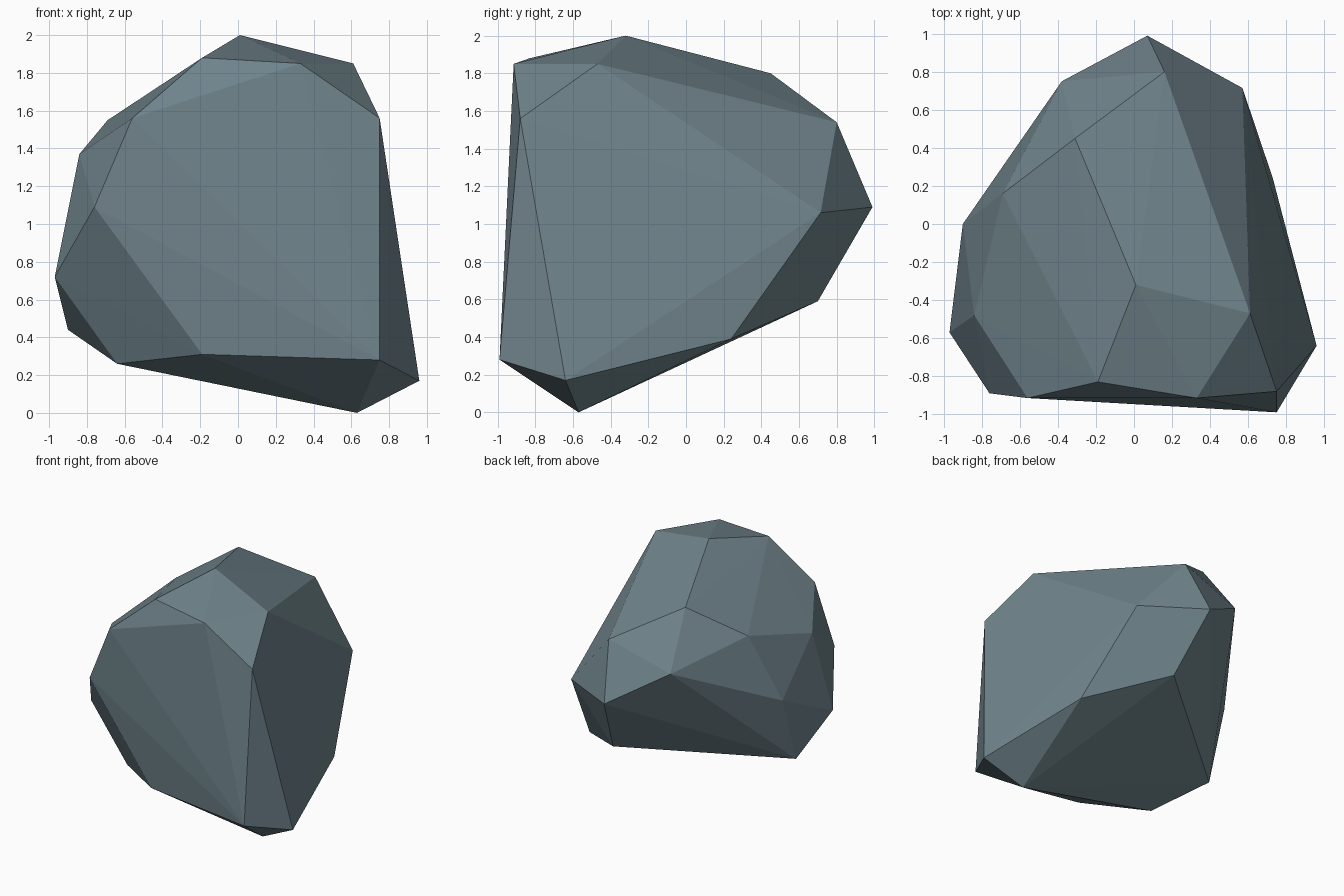
import bpy
import bmesh

# Corner points of the faceted boulder, from crown to base
crown = [(0.01, -0.32, 2.0), (0.61, -0.47, 1.85), (0.33, -0.915, 1.85),
         (-0.19, -0.83, 1.88), (-0.31, 0.45, 1.80)]
shoulder = [(0.16, 0.80, 1.54), (0.75, -0.88, 1.56), (-0.56, -0.915, 1.56),
            (-0.69, 0.16, 1.55), (-0.84, -0.48, 1.37), (-0.38, 0.75, 1.37)]
waist = [(0.07, 0.99, 1.09), (0.57, 0.715, 1.06), (-0.76, -0.89, 1.09),
         (-0.90, 0.0, 1.0), (-0.97, -0.57, 0.72)]
base = [(0.19, 0.70, 0.59), (0.73, 0.24, 0.39), (-0.90, -0.18, 0.44),
        (-0.64, -0.56, 0.26), (-0.19, -0.885, 0.31), (0.75, -0.99, 0.28),
        (0.96, -0.64, 0.17), (0.63, -0.57, 0.0)]

# Wrap the corners in a convex shell with flat faces
bm = bmesh.new()
for p in crown + shoulder + waist + base:
    bm.verts.new(p)
bmesh.ops.convex_hull(bm, input=bm.verts[:])
bmesh.ops.recalc_face_normals(bm, faces=bm.faces[:])
mesh = bpy.data.meshes.new("boulder")
bm.to_mesh(mesh)
bm.free()

# Slate grey stone
stone = bpy.data.materials.new("slate_stone")
stone.diffuse_color = (0.16, 0.23, 0.26, 1)
mesh.materials.append(stone)

boulder = bpy.data.objects.new("boulder", mesh)
bpy.context.collection.objects.link(boulder)
